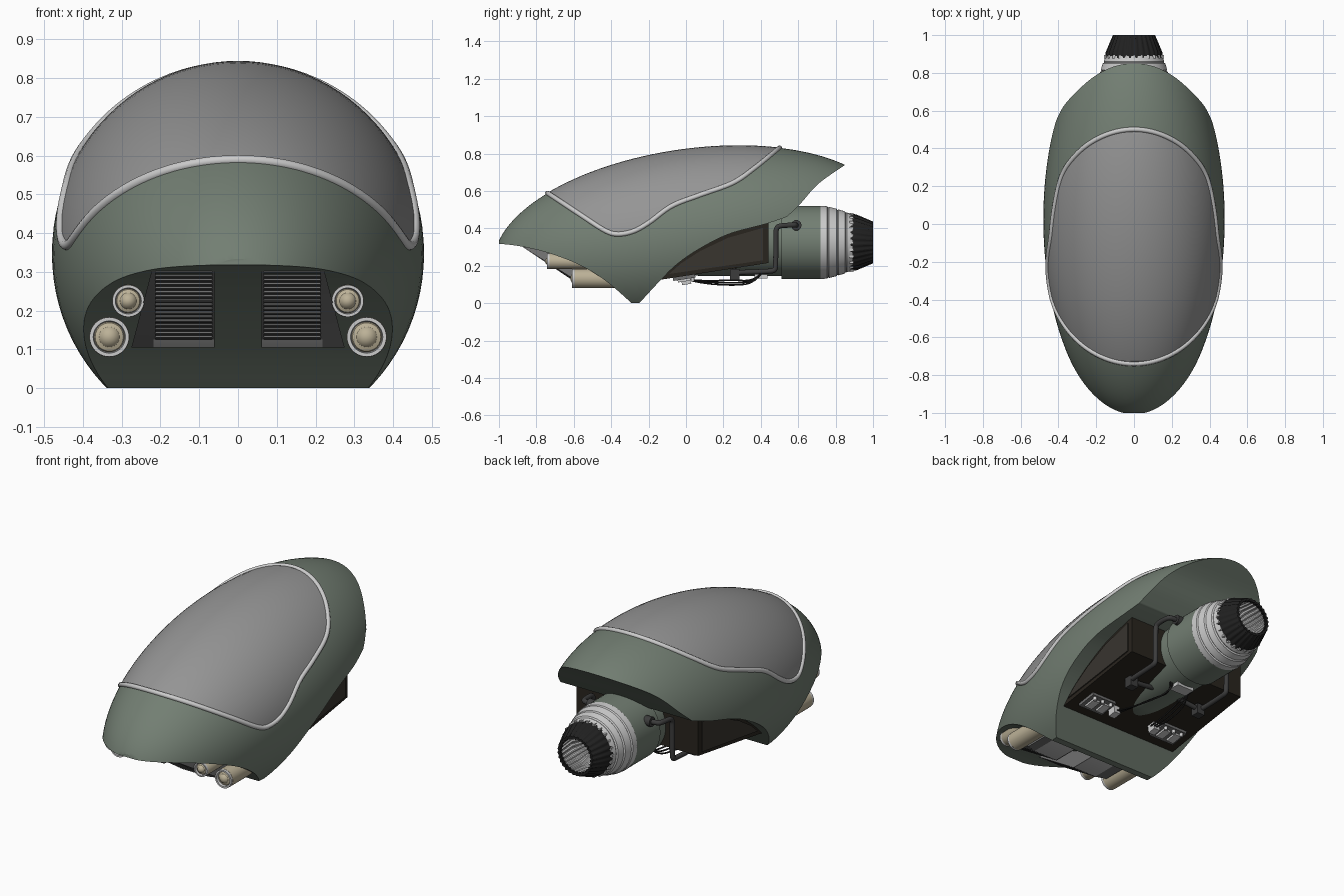
import bpy, bmesh, math
from mathutils import Vector, Matrix

if "Cube" in bpy.data.objects:
    bpy.data.objects.remove(bpy.data.objects["Cube"])

def mat(name, r, g, b):
    m = bpy.data.materials.new(name)
    m.diffuse_color = (r, g, b, 1)
    m.use_nodes = True
    m.node_tree.nodes["Principled BSDF"].inputs["Base Color"].default_value = m.diffuse_color
    return m

GREEN = mat("green_paint", .17, .21, .17)
GLASS = mat("canopy_grey", .30, .30, .30)
LIGHT = mat("light_metal", .55, .55, .55)
MID = mat("mid_metal", .16, .16, .16)
DARK = mat("dark_metal", .045, .045, .045)
BLACK = mat("black", .015, .015, .015)
BROWN = mat("dark_brown", .022, .018, .013)
PANEL = mat("brown_panel", .04, .035, .028)
CREAM = mat("cream", .50, .44, .31)

def finish(name, bm, m, angle=35):
    bmesh.ops.recalc_face_normals(bm, faces=bm.faces)
    me = bpy.data.meshes.new(name)
    bm.to_mesh(me)
    bm.free()
    ob = bpy.data.objects.new(name, me)
    bpy.context.collection.objects.link(ob)
    me.materials.append(m)
    bpy.ops.object.select_all(action='DESELECT')
    ob.select_set(True)
    bpy.context.view_layer.objects.active = ob
    bpy.ops.object.shade_smooth_by_angle(angle=math.radians(angle))
    return ob

def prism(name, pts, x0, x1, m, angle=35):
    """Side profile (y, z) extruded along x."""
    bm = bmesh.new()
    f = bm.faces.new([bm.verts.new((x0, y, z)) for y, z in pts])
    r = bmesh.ops.extrude_face_region(bm, geom=[f])
    bmesh.ops.translate(bm, vec=(x1 - x0, 0, 0), verts=[v for v in r['geom'] if isinstance(v, bmesh.types.BMVert)])
    return finish(name, bm, m, angle)

def lathe(name, prof, cx, cz, m, n=64, ripple=0.0, sign=1):
    """Profile (y, r) turned about an axis along y; ripple makes ribs."""
    bm = bmesh.new()
    rings = []
    for y, r in prof:
        rings.append([bm.verts.new((cx + q * math.cos(2 * math.pi * i / n), y, cz + q * math.sin(2 * math.pi * i / n)))
                      for i in range(n) for q in [r - (ripple if i % 4 < 2 else 0)]])
    for a, b in zip(rings, rings[1:]):
        for i in range(n):
            j = (i + 1) % n
            bm.faces.new((a[i], a[j], b[j], b[i]))
    bmesh.ops.remove_doubles(bm, verts=bm.verts, dist=1e-5)
    return finish(name, bm, m)

def box(name, c, size, m, rx=0.0):
    bm = bmesh.new()
    bmesh.ops.create_cube(bm, size=1, matrix=Matrix.Translation(c) @ Matrix.Rotation(rx, 4, 'X') @ Matrix.Diagonal((*size, 1)))
    return finish(name, bm, m)

def tube(name, pts, r, m, smooth=True, cyclic=False):
    cu = bpy.data.curves.new(name, 'CURVE')
    cu.dimensions = '3D'
    cu.bevel_depth, cu.bevel_resolution, cu.use_fill_caps = r, 3, True
    sp = cu.splines.new('NURBS' if smooth else 'POLY')
    sp.points.add(len(pts) - 1)
    for p, co in zip(sp.points, pts):
        p.co = (*co, 1)
    sp.use_cyclic_u = cyclic
    if smooth:
        sp.order_u, sp.use_endpoint_u, sp.resolution_u = 3, True, 8
    ob = bpy.data.objects.new(name, cu)
    bpy.context.collection.objects.link(ob)
    cu.materials.append(m)
    return ob

# Hull form: stretched sphere, sheared so the tail rides higher
W, L, Y0, C0, S = .48, 1.05, .025, .345, .115
def form(p):
    return math.sqrt((p[0] / W) ** 2 + ((p[1] - Y0) / L) ** 2 + ((p[2] - C0 - S * p[1]) / W) ** 2)

def egg(name, m, k=1.0):
    bm = bmesh.new()
    bmesh.ops.create_uvsphere(bm, u_segments=96, v_segments=64, radius=1, matrix=Matrix.Rotation(math.pi / 2, 4, 'X'))
    for v in bm.verts:
        y = Y0 + v.co.y * L * k
        v.co = (v.co.x * W * k, y, C0 + S * y + v.co.z * W * k)
    return finish(name, bm, m)

def intersect(ob, cutter):
    md = ob.modifiers.new("cut", 'BOOLEAN')
    md.operation, md.solver, md.object = 'INTERSECT', 'EXACT', cutter
    bpy.context.view_layer.objects.active = ob
    bpy.ops.object.modifier_apply(modifier=md.name)
    bpy.data.objects.remove(cutter)

def spline(P, t):
    i = min(int(t), len(P) - 2)
    g = lambda k: Vector(P[max(0, min(len(P) - 1, k))])
    a, b, c, d = g(i - 1), g(i), g(i + 1), g(i + 2)
    u = t - i
    return .5 * (2 * b + (c - a) * u + (2 * a - 5 * b + 4 * c - d) * u * u + (3 * b - a - 3 * c + d) * u ** 3)

def smooth(P, n=8):
    return [tuple(spline(P, i / n)) for i in range((len(P) - 1) * n + 1)]

# Hull with its underside cut to the side profile
front_under = smooth([(-1.0, .318), (-.89, .305), (-.74, .27), (-.57, .205), (-.43, .12), (-.29, 0)])
arch = smooth([(-.25, 0), (-.12, .14), (-.04, .215), (.07, .29), (.23, .37), (.43, .425), (.54, .462)])
tail = smooth([(.54, .462), (.61, .53), (.71, .64), (.855, .742)])
cut = prism("cutter", front_under + arch + tail[1:] + [(.855, 1.2), (-1.0, 1.2)], -1, 1, GREEN)
hull = egg("hull", GREEN)
intersect(hull, cut)
bpy.context.view_layer.objects.active = hull
hull.select_set(True)
bpy.ops.object.shade_smooth_by_angle(angle=math.radians(30))

# Canopy skin above its side outline
edge = [(-.78, .612), (-.714, .572), (-.56, .47), (-.436, .39), (-.366, .369), (-.28, .385), (-.195, .433),
        (-.077, .519), (.072, .577), (.249, .642), (.366, .722), (.49, .822), (.6, .91)]
canopy = egg("canopy", GLASS, 1.003)
intersect(canopy, prism("cutter", smooth(edge) + [(.6, 1.2), (-.78, 1.2)], -1, 1, GLASS))
bm = bmesh.new()
bm.from_mesh(canopy.data)
bmesh.ops.delete(bm, geom=[f for f in bm.faces if form(f.calc_center_median()) < .985], context='FACES')
bm.to_mesh(canopy.data)
bm.free()

# Canopy trim: follows the outline over the hull form
def crossing(a, b):
    for _ in range(40):
        c = (a + b) / 2
        y, z = spline(edge, c)
        a, b = (c, b) if form((0, y, z)) > 1 else (a, c)
    return b
t0, t1 = crossing(0, 4), crossing(len(edge) - 1, 6)
side = []
for k in range(81):
    y, z = spline(edge, t0 + (t1 - t0) * (1 - math.cos(math.pi * k / 80)) / 2)
    q = 1 - ((y - Y0) / L) ** 2 - ((z - C0 - S * y) / W) ** 2
    side.append((W * math.sqrt(max(q, 0)), y, z))
tube("canopy_trim", side + [(-x, y, z) for x, y, z in side[-2:0:-1]], .013, LIGHT, False, True)

# Engine bay block with framed side panels
prism("engine_bay", [(-.14, .125), (.44, .215), (.44, .44), (.2, .40), (-.14, .22)], -.385, .385, BROWN)

# Engine: body, collar rings, ribbed nozzle and liner
EZ = .325
lathe("engine_body", [(-.1, 0), (-.1, .08), (-.07, .13), (0, .175), (.1, .18), (.51, .18), (.51, .195), (.72, .195), (.72, 0)], 0, EZ, GREEN)
lathe("engine_collar", [(.71, .19), (.72, .196), (.755, .193), (.76, .186), (.765, .19), (.805, .18), (.81, .172),
                        (.815, .176), (.85, .166), (.855, .158), (.86, .16), (.89, .15), (.89, .12)], 0, EZ, LIGHT)
lathe("nozzle", [(.875, .13), (.875, .154), (.91, .15), (1, .112), (1, .098), (.98, .1)], 0, EZ, BLACK, 112, .005)
lathe("nozzle_liner", [(.985, .102), (.87, .115), (.8, .08), (.8, 0)], 0, EZ, LIGHT, 112, .006)
for k in range(24):
    a = 2 * math.pi * k / 24
    box("collar_bolt", (.152 * math.cos(a), .885, EZ + .152 * math.sin(a)), (.012, .02, .012), LIGHT)

# Vent louvre slope
A, B = Vector((-.88, .305)), Vector((-.58, .105))
tilt = -math.atan2(.2, .3)

for s in (-1, 1):
    # Side panels of the bay
    fr = [(-.11, .14), (.43, .223), (.43, .42), (.23, .36), (.07, .28), (-.04, .205)]
    prism("bay_side_panel", [(.16 + (y - .16) * .93, .275 + (z - .275) * .88) for y, z in fr], s * .38, s * .392, PANEL)
    # Headlamps: housing, rim, lens
    for x, z, r, y0, y1 in ((.283, .225, .042, -.74, -.45), (.332, .132, .052, -.605, -.36)):
        lathe("lamp_housing", [(y0, r * .85), (y0 + .01, r), (y1, r), (y1, 0)], s * x, z, CREAM, 40)
        lathe("lamp_rim", [(y0 + .012, r * .99), (y0 - .004, r * .98), (y0 - .004, r * .8), (y0 + .02, r * .72)], s * x, z, LIGHT, 40)
        lathe("lamp_lens", [(y0 + .015, r * .8), (y0 + .006, r * .7), (y0 + .002, r * .5), (y0 - .006, r * .4), (y0 - .012, r * .2), (y0 - .014, 0)], s * x, z, CREAM, 40)
    # Front vent: core, slats, floor plate, flared cheek
    prism("vent_core", [(-.84, .305), (-.55, .115), (-.4, .115), (-.4, .2), (-.7, .305)], s * .067, s * .213, DARK)
    for k in range(17):
        p = A.lerp(B, (k + .5) / 19)
        box("vent_slat", (s * .14, p.x + .014, p.y), (.15, .028, .005), MID, -.15)
    prism("vent_floor", [(-.612, .125), (-.58, .105), (-.38, .105), (-.38, .125)], s * .062, s * .218, LIGHT)
    prism("vent_inner_wall", [A, B, (-.4, .105), (-.4, .2), (-.7, .3)], s * .06, s * .067, MID)
    bm = bmesh.new()
    for x, y, z in ((.213, -.88, .305), (.222, -.88, .305), (.213, -.58, .105), (.275, -.56, .105), (.213, -.38, .105),
                    (.275, -.38, .105), (.213, -.6, .25), (.235, -.6, .25)):
        bm.verts.new((s * x, y, z))
    bmesh.ops.convex_hull(bm, input=bm.verts)
    finish("vent_cheek", bm, MID, 20)
    # Coolant pipe with flanges
    tube("engine_pipe", [(s * x, y, z) for x, y, z in ((.15, .59, .415), (.23, .59, .418), (.245, .57, .418), (.25, .5, .415),
         (.25, .482, .40), (.25, .48, .36), (.25, .48, .2), (.25, .475, .175), (.25, .44, .17), (.25, .3, .165), (.245, .265, .163),
         (.2, .26, .165), (.08, .26, .18))], .014, DARK)
    tube("pipe_flange", [(s * .16, .59, .415), (s * .2, .59, .417)], .028, DARK, False)
    box("pipe_joint", (s * .235, .26, .153), (.05, .05, .06), DARK)
    # Underside service plate with fittings
    rx = math.atan2(.09, .58)
    box("service_plate", (s * .25, -.01, .138), (.16, .12, .02), MID, rx)
    for dx in (-.04, .035):
        box("plate_block", (s * .25 + dx, -.01, .126), (.045, .07, .02), LIGHT, rx)
    for dx in (-.055, 0, .055):
        tube("plate_fitting", [(s * .25 + dx, .035, .14), (s * .25 + dx, .035, .116)], .01, LIGHT, False)
    box("cable_socket", (s * .14, .0, .125), (.04, .05, .05), LIGHT, rx)
    # Cables slung below the engine
    for k in range(3):
        o = k * .014
        tube("cable", [(s * (.14 - o), .01, .125), (s * (.13 - o), .09, .105 + o / 2), (s * (.10 - o), .25, .095 + o),
                       (s * (.07 - o), .36, .105 + o / 2), (s * (.05 + o), .40, .155)], .0045, BLACK)
# Bracket under the engine
box("cable_bracket", (0, .4, .145), (.11, .07, .025), LIGHT)
